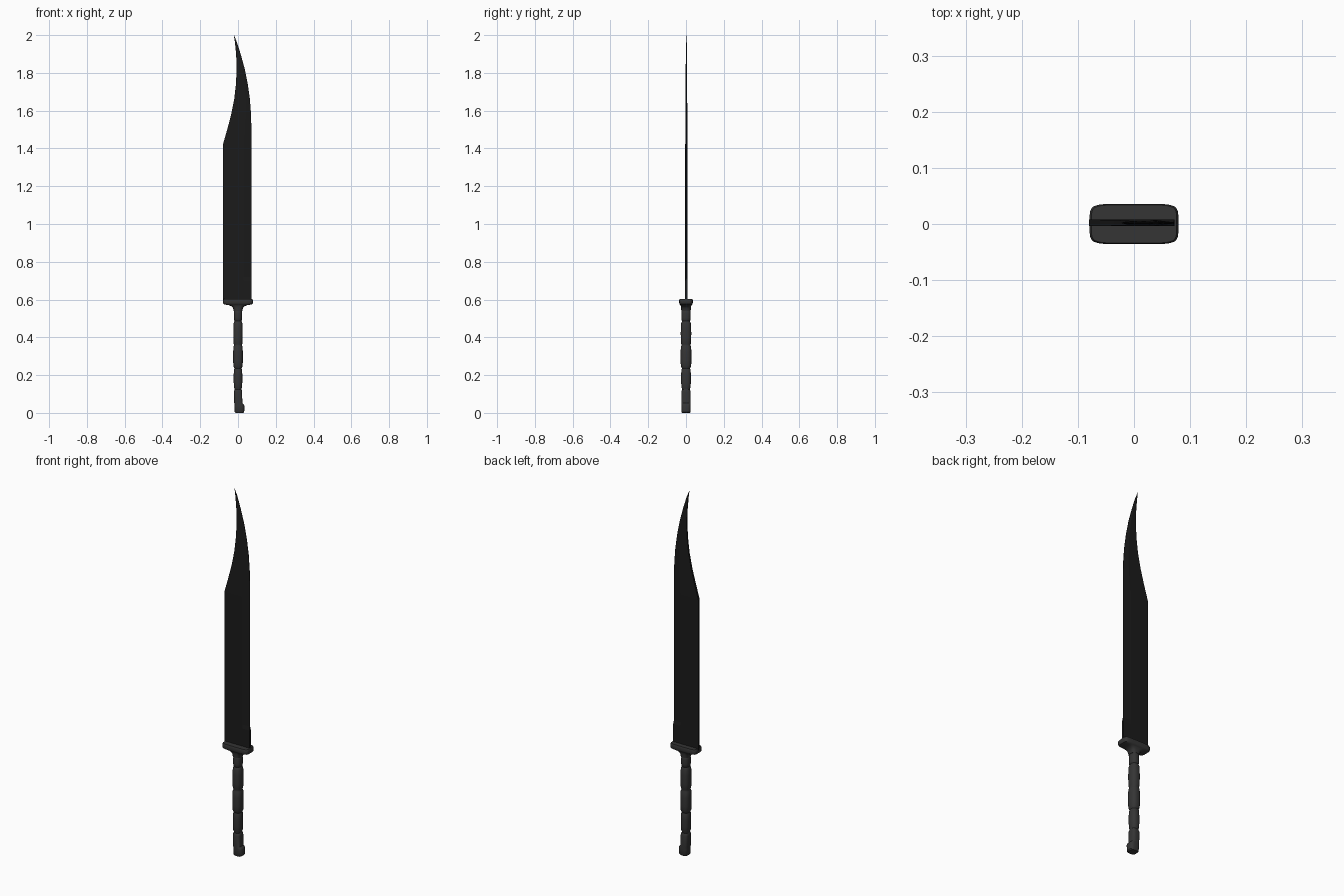
import bpy, bmesh, math

if "Cube" in bpy.data.objects:
    bpy.data.objects.remove(bpy.data.objects["Cube"])


def material(name, v):
    m = bpy.data.materials.new(name)
    m.diffuse_color = (v, v, v, 1)
    m.use_nodes = True
    m.node_tree.nodes["Principled BSDF"].inputs["Base Color"].default_value = m.diffuse_color
    return m


def loft(name, rings, mat, smooth=None):
    """Skin a stack of equal-length point rings and cap both ends."""
    bm = bmesh.new()
    vs = [[bm.verts.new(p) for p in r] for r in rings]
    n = len(vs[0])
    for a, b in zip(vs, vs[1:]):
        for i in range(n):
            j = (i + 1) % n
            bm.faces.new((a[i], a[j], b[j], b[i]))
    bm.faces.new(vs[0][::-1])
    bm.faces.new(vs[-1])
    bmesh.ops.recalc_face_normals(bm, faces=bm.faces)
    me = bpy.data.meshes.new(name)
    bm.to_mesh(me)
    bm.free()
    ob = bpy.data.objects.new(name, me)
    bpy.context.collection.objects.link(ob)
    me.materials.append(mat)
    if smooth:
        bpy.ops.object.select_all(action='DESELECT')
        ob.select_set(True)
        bpy.context.view_layer.objects.active = ob
        bpy.ops.object.shade_smooth_by_angle(angle=math.radians(smooth))
    return ob


def ring(z, hx, hy, n=2.4, cx=0.0, count=32):
    """Superellipse ring; larger n is boxier."""
    pts = []
    for i in range(count):
        t = 2 * math.pi * (i + 0.5) / count
        c, s = math.cos(t), math.sin(t)
        pts.append((cx + hx * math.copysign(abs(c) ** (2 / n), c),
                    hy * math.copysign(abs(s) ** (2 / n), s), z))
    return pts


steel = material("black_steel", 0.011)
grip_mat = material("dark_grip", 0.035)

# Blade: z, spine x, edge x, half thickness, edge half thickness
sections = [
    (0.595, -.080, .072, .006, .006), (0.70, -.080, .072, .006, .006),
    (0.72, -.080, .071, .006, .001), (1.42, -.080, .071, .006, .001),
    (1.50, -.057, .071, .0055, .001), (1.58, -.036, .069, .005, .001),
    (1.66, -.020, .063, .0045, .001), (1.74, -.011, .052, .004, .001),
    (1.82, -.007, .036, .0035, .001), (1.90, -.010, .014, .003, .001),
    (1.96, -.016, -.005, .002, .0008), (2.0, -.022, -.0212, .0006, .0004)]
cy = 0.002
blade = []
for z, l, r, h, e in sections:
    m = l + (r - l) * 0.72
    blade.append([(l, cy - h, z), (m, cy - h, z), (r, cy - e, z),
                  (r, cy + e, z), (m, cy + h, z), (l, cy + h, z)])
loft("blade", blade, steel)

# Guard plate with a flared underside
loft("guard", [
    ring(.540, .023, .025, 2.6), ring(.555, .026, .026, 3),
    ring(.564, .034, .027, 3.5), ring(.570, .048, .029, 4),
    ring(.573, .068, .031, 5), ring(.576, .076, .034, 6),
    ring(.582, .079, .036, 6), ring(.597, .079, .036, 6),
    ring(.603, .076, .034, 6)], grip_mat, 40)

# Grip: swollen segments separated by narrow grooves
segments = [(.130, .235, .023, .026), (.241, .355, .026, .029),
            (.361, .480, .025, .028), (.486, .545, .022, .025)]
grip = [ring(.120, .018, .020)]
for z0, z1, hx, hy in segments:
    d = z1 - z0
    for f, k in ((0, .84), (.06, .94), (.3, .99), (.5, 1), (.7, .99), (.94, .94), (1, .84)):
        grip.append(ring(z0 + d * f, hx * k, hy * k))
loft("grip", grip, grip_mat, 40)

# Pommel with a short hook towards the cutting edge
loft("pommel", [
    ring(z, (b - a) / 2, hy, 3.2, (a + b) / 2) for z, a, b, hy in (
        (.000, -.014, .028, .021), (.005, -.018, .033, .024),
        (.038, -.019, .034, .025), (.045, -.019, .031, .025),
        (.052, -.020, .023, .025), (.110, -.021, .022, .025),
        (.118, -.020, .021, .023), (.125, -.017, .018, .020))],
    grip_mat, 40)
